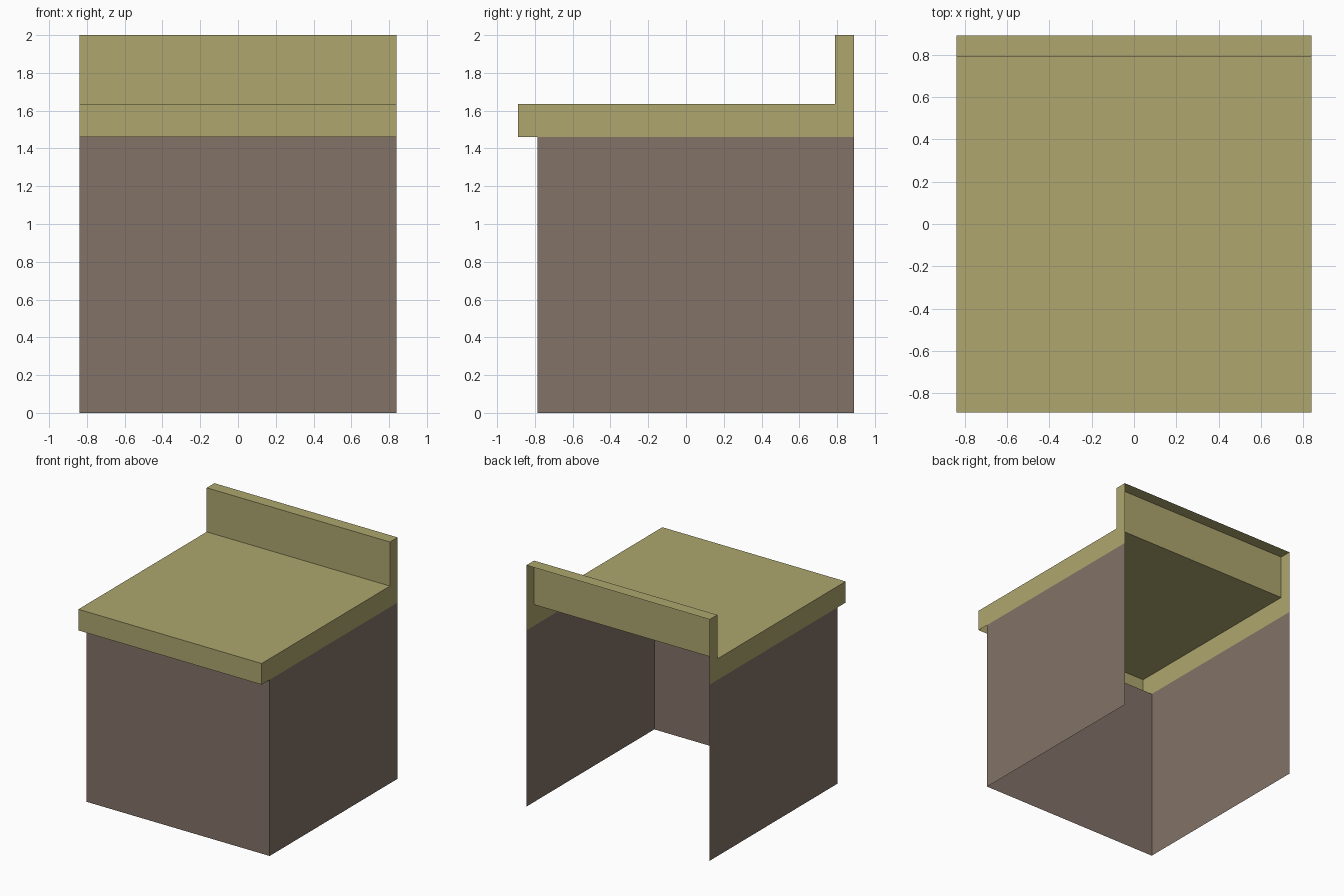
import bpy, bmesh

if "Cube" in bpy.data.objects:
    bpy.data.objects.remove(bpy.data.objects["Cube"])

W = 0.84  # half width


def material(name, rgb):
    m = bpy.data.materials.new(name)
    m.diffuse_color = (*rgb, 1.0)
    m.use_nodes = True
    m.node_tree.nodes["Principled BSDF"].inputs["Base Color"].default_value = m.diffuse_color
    return m


def open_shell(name, profile, skinned, mat):
    """Side outline (y, z) on both ends; only the first `skinned` edges are spanned."""
    bm = bmesh.new()
    left = [bm.verts.new((-W, y, z)) for y, z in profile]
    right = [bm.verts.new((W, y, z)) for y, z in profile]
    # outline runs clockwise seen from +x, so these windings face outward
    bm.faces.new(left)
    bm.faces.new(right[::-1])
    for i in range(skinned):
        bm.faces.new((left[i], right[i], right[i + 1], left[i + 1]))
    bm.normal_update()
    mesh = bpy.data.meshes.new(name)
    bm.to_mesh(mesh)
    bm.free()
    mesh.materials.append(mat)
    obj = bpy.data.objects.new(name, mesh)
    bpy.context.collection.objects.link(obj)
    return obj


tan = material("olive tan", (0.42, 0.38, 0.156))
brown = material("grey brown", (0.223, 0.168, 0.136))

# Counter top with raised rear ledge: front lip, top, ledge front, ledge cap (open back and underside)
open_shell("counter_top",
           [(-0.89, 1.46), (-0.89, 1.635), (0.79, 1.635), (0.79, 2.0), (0.89, 2.0), (0.89, 1.46)],
           4, tan)

# Base: front panel and two side panels (open back, top and bottom)
open_shell("counter_base",
           [(-0.785, 0.0), (-0.785, 1.46), (0.89, 1.46), (0.89, 0.0)],
           1, brown)
